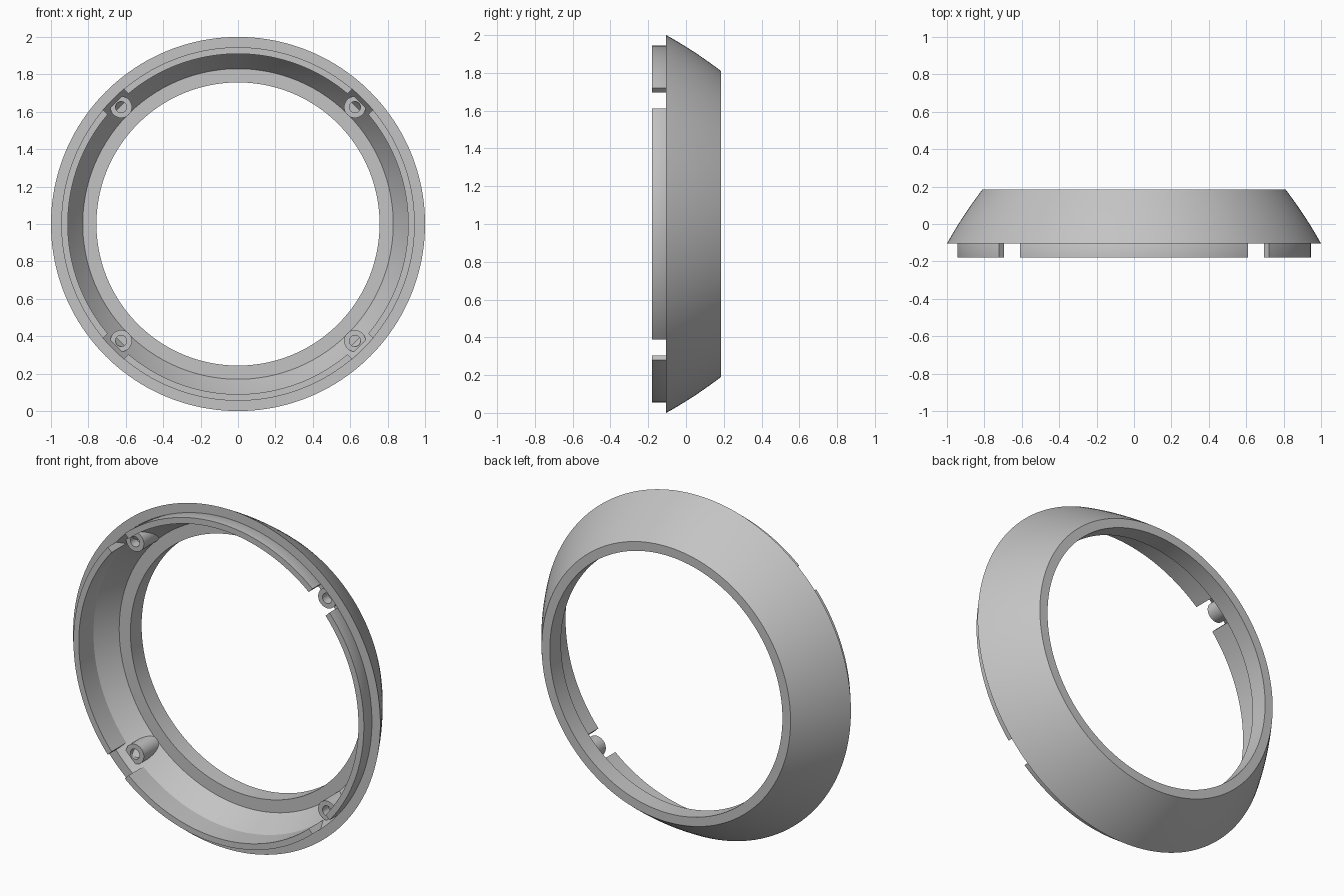
import bpy, bmesh, math
from math import sin, cos, asin, sqrt, pi, radians

cube = bpy.data.objects.get("Cube")
if cube:
    bpy.data.objects.remove(cube, do_unlink=True)

grey = bpy.data.materials.new("light grey")
grey.use_nodes = True
colour = (0.55, 0.55, 0.55, 1)
grey.diffuse_color = colour
grey.node_tree.nodes["Principled BSDF"].inputs["Base Color"].default_value = colour

FRONT, BACK, RIM_Y = -0.18, 0.185, -0.105
WALL, BORE, LEDGE_R = 0.055, 0.757, 0.83
LIP_OUT, LIP_IN, NOTCH = 0.945, 0.91, 0.078
SLOPE, BULGE = 0.55, 0.363


def shell_r(y, inset=0.0):
    """Radius of the curved shell at depth y."""
    u = y - RIM_Y
    return 1 - inset - SLOPE * u - BULGE * u * u


def shell_y(r, inset=0.0):
    """Depth at which the curved shell has radius r."""
    drop = 1 - inset - r
    return RIM_Y + (sqrt(SLOPE ** 2 + 4 * BULGE * drop) - SLOPE) / (2 * BULGE)


def polar(r, a, y):
    return (r * cos(a), y, 1 + r * sin(a))


def sweep(name, rings, closed_path=True):
    """Skin a list of closed cross-sections, capping the ends if open."""
    bm = bmesh.new()
    rows = [[bm.verts.new(p) for p in ring] for ring in rings]
    n = len(rows[0])
    pairs = list(zip(rows, rows[1:]))
    if closed_path:
        pairs.append((rows[-1], rows[0]))
    else:
        bm.faces.new(rows[0])
        bm.faces.new(rows[-1])
    for a, b in pairs:
        for i in range(n):
            j = (i + 1) % n
            bm.faces.new((a[i], a[j], b[j], b[i]))
    bmesh.ops.recalc_face_normals(bm, faces=bm.faces)
    mesh = bpy.data.meshes.new(name)
    bm.to_mesh(mesh)
    bm.free()
    mesh.materials.append(grey)
    obj = bpy.data.objects.new(name, mesh)
    bpy.context.collection.objects.link(obj)
    bpy.ops.object.select_all(action='DESELECT')
    bpy.context.view_layer.objects.active = obj
    obj.select_set(True)
    bpy.ops.object.shade_smooth_by_angle(angle=radians(30))
    return obj


# Curved bezel shell with a flat flange at the back
STEPS = 10
ledge_y = shell_y(LEDGE_R, WALL)
profile = []
for i in range(STEPS + 1):
    y = RIM_Y + (BACK - RIM_Y) * i / STEPS
    profile.append((shell_r(y), y))
profile += [(BORE, BACK), (BORE, ledge_y)]
for i in range(STEPS + 1):
    y = ledge_y + (RIM_Y - ledge_y) * i / STEPS
    profile.append((shell_r(y, WALL), y))
SEGMENTS = 160
sweep("bezel_shell", [[polar(r, 2 * pi * s / SEGMENTS, y) for r, y in profile]
                      for s in range(SEGMENTS)])

# Four locating lips, with straight notches on the diagonals
section = [(LIP_OUT, FRONT), (LIP_IN, FRONT),
           (LIP_IN, shell_y(LIP_IN, WALL) + 0.01), (LIP_OUT, RIM_Y + 0.01)]
ARC = 36
for k, side in enumerate(("left", "top", "right", "bottom")):
    rings = []
    for s in range(ARC + 1):
        t = 2 * s / ARC - 1
        rings.append([polar(r, k * pi / 2 + t * (pi / 4 - asin(NOTCH / r)), y)
                      for r, y in section])
    sweep("lip_" + side, rings, closed_path=False)

# Four hollow screw bosses, trimmed to end inside the shell wall
BOSS_AT, BOSS_R, HOLE_R, BOSS_Y, HOLE_Y = 0.625, 0.058, 0.03, -0.065, -0.01
SIDES = 32
for sx, hand in ((1, "left"), (-1, "right")):
    for sz, level in ((1, "upper"), (-1, "lower")):
        def ring(radius, y=None):
            points = []
            for s in range(SIDES):
                a = 2 * pi * s / SIDES
                x = sx * BOSS_AT + radius * cos(a)
                z = sz * BOSS_AT + radius * sin(a)
                depth = shell_y(math.hypot(x, z), WALL * 0.6) if y is None else y
                points.append((x, depth, 1 + z))
            return points
        sweep(f"screw_boss_{level}_{hand}",
              [ring(BOSS_R), ring(BOSS_R, BOSS_Y), ring(HOLE_R, BOSS_Y),
               ring(HOLE_R, HOLE_Y)], closed_path=False)
